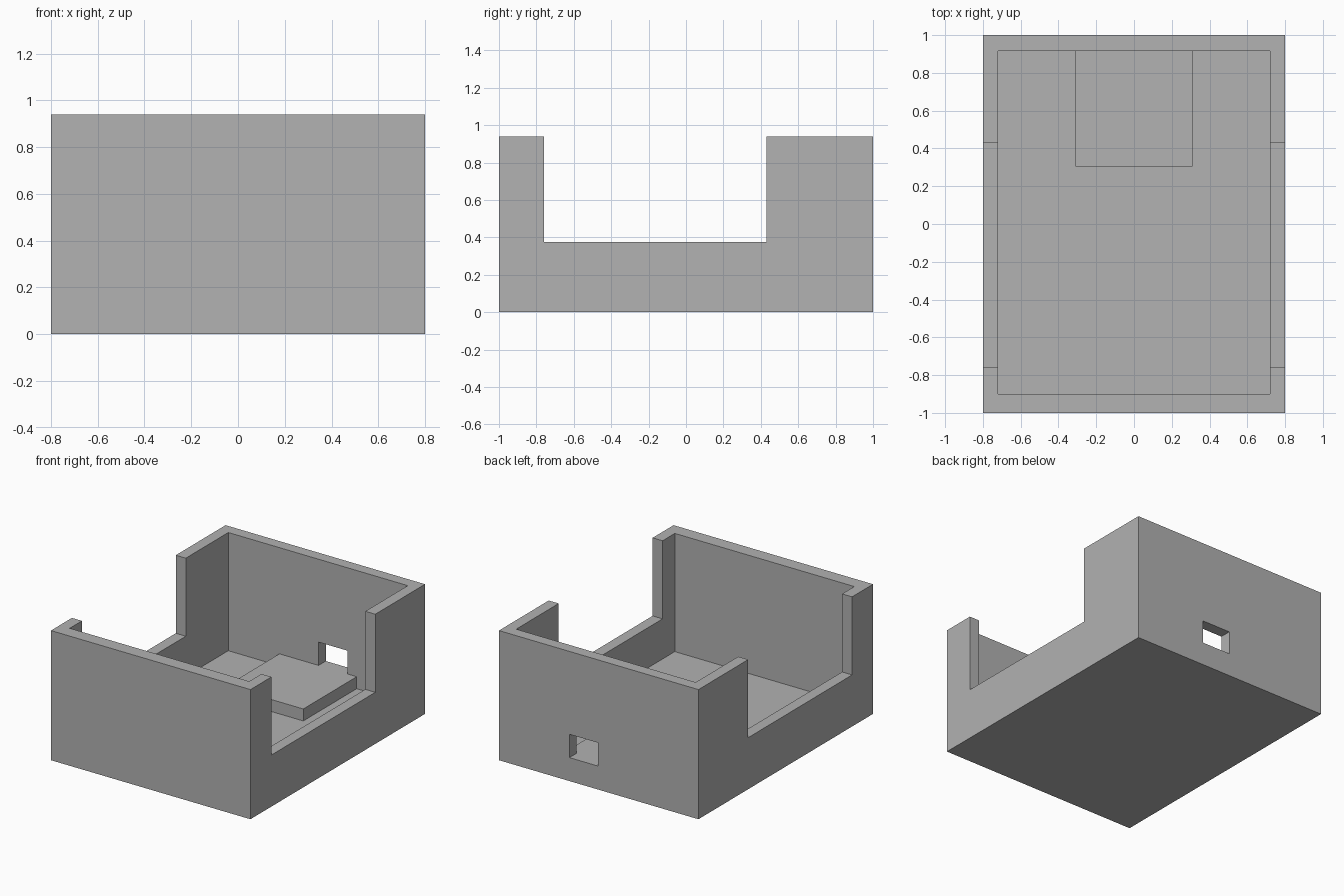
import bpy

# Remove the default object
if "Cube" in bpy.data.objects:
    bpy.data.objects.remove(bpy.data.objects["Cube"], do_unlink=True)

# Single grey plastic colour
GREY = (0.445, 0.445, 0.445, 1.0)
grey = bpy.data.materials.new("plain_grey")
grey.use_nodes = True
grey.diffuse_color = GREY
grey.node_tree.nodes["Principled BSDF"].inputs["Base Color"].default_value = GREY


def box(name, xs, ys, zs):
    """Axis-aligned box given its low and high limit on each axis."""
    bpy.ops.mesh.primitive_cube_add(size=1)
    ob = bpy.context.object
    ob.name = name
    spans = (xs, ys, zs)
    for v in ob.data.vertices:
        v.co = [hi if c > 0 else lo for c, (lo, hi) in zip(v.co, spans)]
    ob.data.materials.append(grey)
    return ob


def cut(target, cutter):
    """Subtract the cutter from the target and discard it."""
    mod = target.modifiers.new(cutter.name, "BOOLEAN")
    mod.operation = "DIFFERENCE"
    mod.solver = "EXACT"
    mod.object = cutter
    cutter.hide_render = True
    bpy.ops.object.select_all(action="DESELECT")
    target.select_set(True)
    bpy.context.view_layer.objects.active = target
    bpy.ops.object.modifier_apply(modifier=mod.name)
    bpy.data.objects.remove(cutter, do_unlink=True)


HEIGHT, FLOOR, SHELF = 0.94, 0.083, 0.17
INNER_BACK = 0.917

# Open-topped case: floor and four walls
case = box("case", (-0.8, 0.8), (-1, 1), (0, HEIGHT))
cut(case, box("cavity", (-0.72, 0.72), (-0.9, INNER_BACK), (FLOOR, 1.2)))

# Wide notches lowering both side walls
cut(case, box("side_notches", (-1, 1), (-0.76, 0.43), (0.374, 1.3)))

# Cable port through the back wall, level with the shelf
cut(case, box("port", (0.004, 0.235), (0.88, 1.1), (SHELF, 0.339)))

# Raised mounting platform against the back wall
box("platform", (-0.31, 0.31), (0.305, INNER_BACK), (FLOOR, SHELF))
